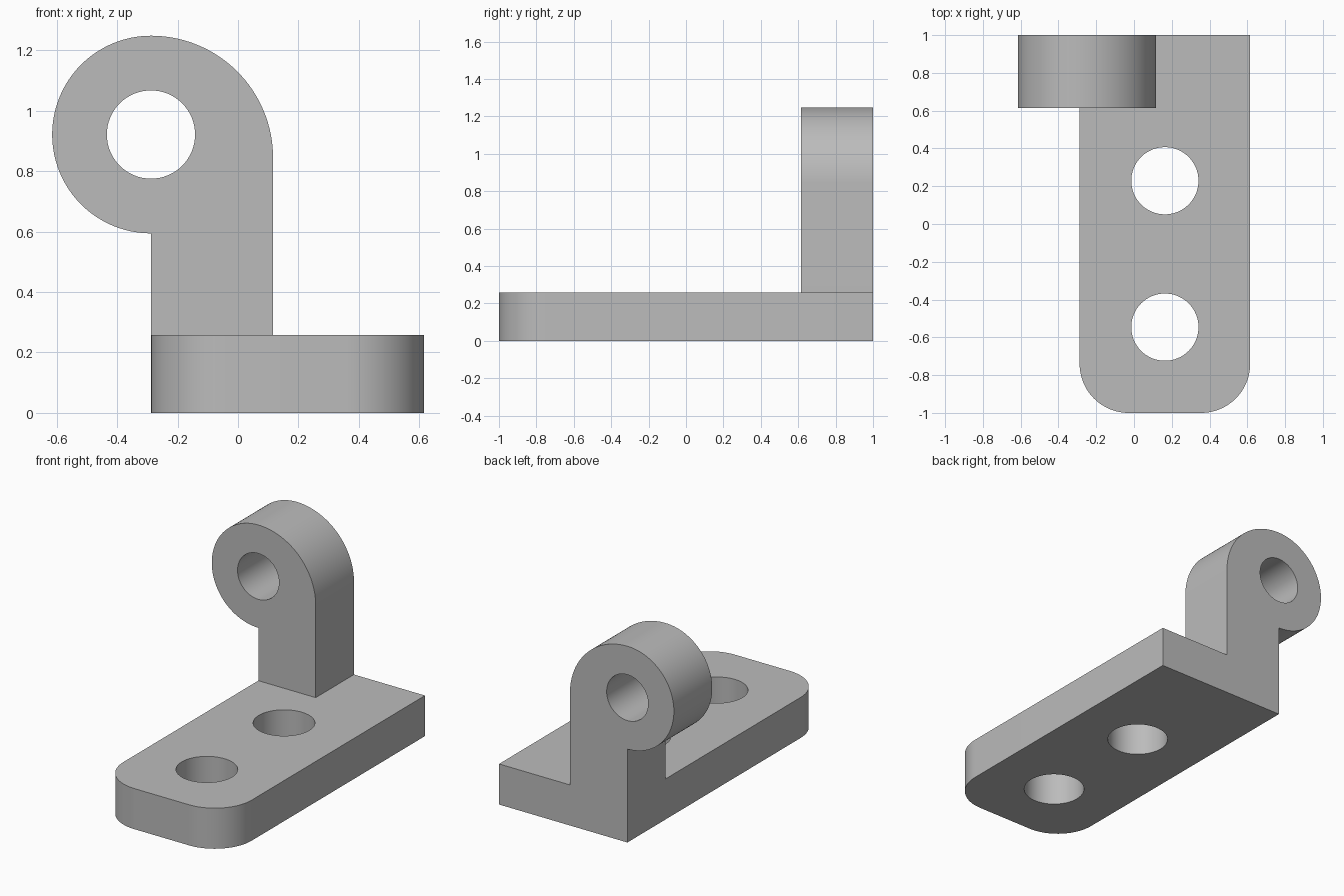
import bpy, bmesh
from math import sin, cos, pi
from mathutils import Vector

if "Cube" in bpy.data.objects:
    bpy.data.objects.remove(bpy.data.objects["Cube"])

# Main dimensions
LEFT, RIGHT = -0.288, 0.615
FRONT, BACK = -1.0, 1.0
THICK = 0.258
CORNER = 0.26
POST_RIGHT, POST_FRONT = 0.116, 0.615
EYE_Z, EYE_R, BORE_R = 0.921, 0.327, 0.146
BOLT_X, BOLT_R, BOLT_YS = (LEFT + RIGHT) / 2, 0.178, (0.229, -0.546)

grey = bpy.data.materials.new("plain grey")
grey.use_nodes = True
colour = (0.5, 0.5, 0.5, 1)
grey.diffuse_color = colour
grey.node_tree.nodes["Principled BSDF"].inputs["Base Color"].default_value = colour


def arc(cx, cy, r, start, end, steps):
    """Points on an arc; angles in units of pi."""
    angles = [pi * (start + (end - start) * i / steps) for i in range(steps + 1)]
    return [(cx + r * cos(a), cy + r * sin(a)) for a in angles]


def extrude(name, outline, low, high, upright=False):
    """Solid from a closed outline, along z, or along y when upright."""
    def place(p, d):
        return Vector((p[0], d, p[1])) if upright else Vector((p[0], p[1], d))
    bm = bmesh.new()
    face = bm.faces.new([bm.verts.new(place(p, low)) for p in outline])
    geom = bmesh.ops.extrude_face_region(bm, geom=[face])["geom"]
    shift = place((0, 0), high - low)
    bmesh.ops.translate(bm, vec=shift, verts=[v for v in geom if isinstance(v, bmesh.types.BMVert)])
    bmesh.ops.recalc_face_normals(bm, faces=bm.faces)
    mesh = bpy.data.meshes.new(name)
    bm.to_mesh(mesh)
    bm.free()
    mesh.materials.append(grey)
    obj = bpy.data.objects.new(name, mesh)
    bpy.context.collection.objects.link(obj)
    return obj


def combine(target, tool, operation):
    """Apply a boolean and discard the tool."""
    bpy.context.view_layer.objects.active = target
    mod = target.modifiers.new(operation, "BOOLEAN")
    mod.operation, mod.solver, mod.object = operation, "EXACT", tool
    bpy.ops.object.modifier_apply(modifier=mod.name)
    bpy.data.objects.remove(tool)


# Base plate with two rounded front corners
plate = [(RIGHT, BACK), (LEFT, BACK)]
plate += arc(LEFT + CORNER, FRONT + CORNER, CORNER, 1, 1.5, 24)
plate += arc(RIGHT - CORNER, FRONT + CORNER, CORNER, 1.5, 2, 24)
bracket = extrude("bracket", plate, 0, THICK)

# Upright post whose outer edge sweeps over into a round eye
sweep = POST_RIGHT - LEFT
post = [(LEFT, 0), (POST_RIGHT, 0)]
post += arc(LEFT, EYE_Z + EYE_R - sweep, sweep, 0, 0.5, 32)
post += arc(LEFT, EYE_Z, EYE_R, 0.5, 1.5, 48)[1:]
combine(bracket, extrude("post", post, POST_FRONT, BACK, True), "UNION")

# Bolt holes through the plate and bore through the eye
for y in BOLT_YS:
    hole = arc(BOLT_X, y, BOLT_R, 0, 2, 64)[:-1]
    combine(bracket, extrude("bolt_hole", hole, -0.1, THICK + 0.1), "DIFFERENCE")
bore = arc(LEFT, EYE_Z, BORE_R, 0, 2, 64)[:-1]
combine(bracket, extrude("eye_bore", bore, POST_FRONT - 0.1, BACK + 0.1, True), "DIFFERENCE")

# Smooth curved walls, crisp edges
bpy.ops.object.select_all(action="DESELECT")
bracket.select_set(True)
bpy.context.view_layer.objects.active = bracket
bpy.ops.object.shade_smooth_by_angle()
